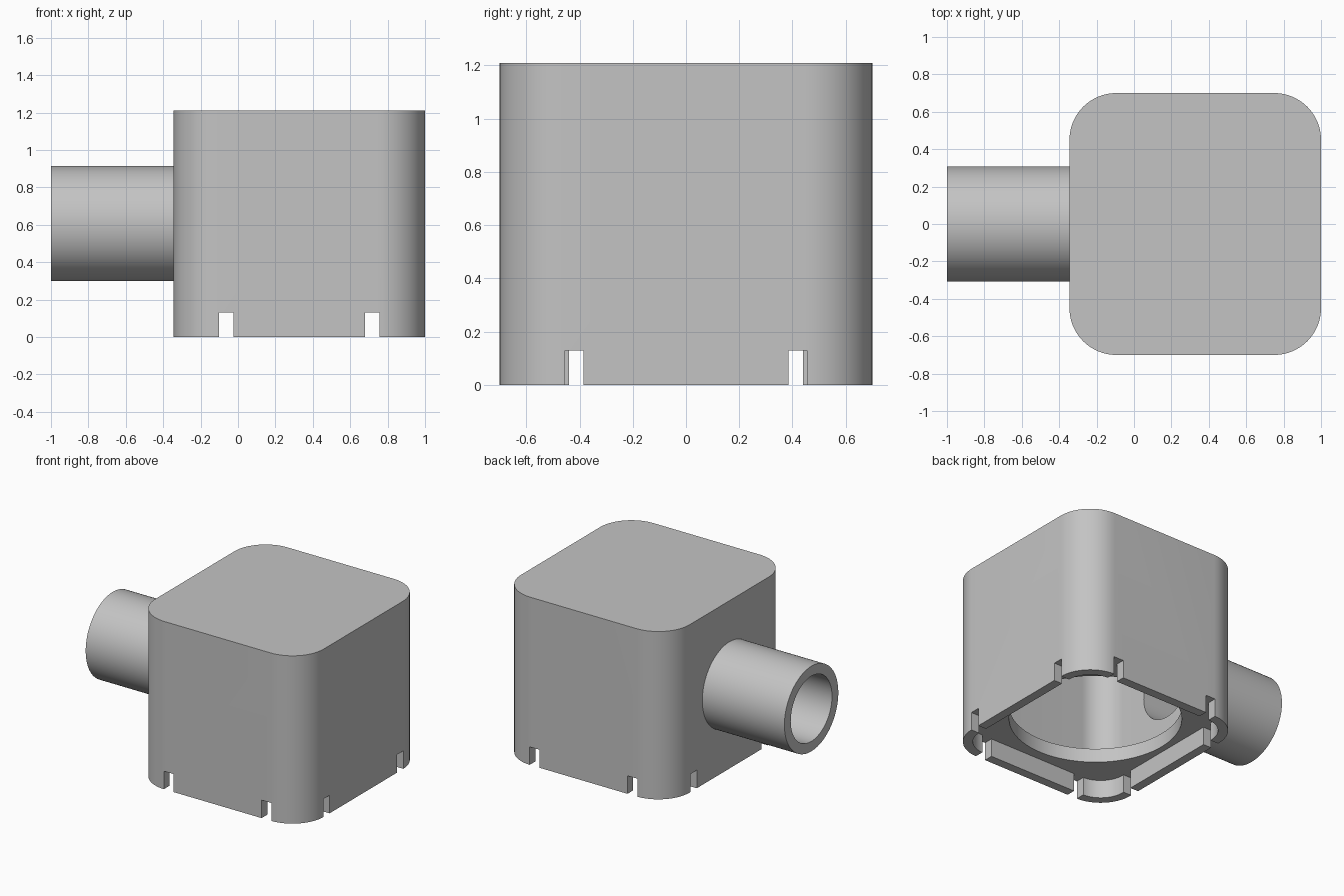
import bpy, bmesh, math
from mathutils import Matrix, Vector

cube = bpy.data.objects.get("Cube")
if cube:
    bpy.data.objects.remove(cube, do_unlink=True)

# Main dimensions
MID_X, HALF_X, HALF_Y, HEIGHT = 0.3275, 0.6725, 0.70, 1.21
CORNER, WALL = 0.25, 0.065
RECESS, LEDGE_TOP = 0.13, 0.23
PIPE_Z, PIPE_R, BORE_R = 0.607, 0.307, 0.235

grey = bpy.data.materials.new("plain grey")
grey.use_nodes = True
colour = (0.55, 0.55, 0.55, 1)
grey.diffuse_color = colour
grey.node_tree.nodes["Principled BSDF"].inputs["Base Color"].default_value = colour


def finish(name, bm):
    mesh = bpy.data.meshes.new(name)
    bm.to_mesh(mesh)
    bm.free()
    mesh.materials.append(grey)
    obj = bpy.data.objects.new(name, mesh)
    bpy.context.collection.objects.link(obj)
    return obj


def box(name, low, high, radius=0):
    """Box between two corners, with optional rounded upright edges."""
    low, high = Vector(low), Vector(high)
    bm = bmesh.new()
    bmesh.ops.create_cube(bm, size=1)
    bmesh.ops.scale(bm, vec=high - low, verts=bm.verts)
    bmesh.ops.translate(bm, vec=(low + high) / 2, verts=bm.verts)
    if radius:
        upright = [e for e in bm.edges
                   if abs(e.verts[0].co.z - e.verts[1].co.z) > 0.01]
        bmesh.ops.bevel(bm, geom=upright, offset=radius, segments=16,
                        profile=0.5, affect='EDGES')
    return finish(name, bm)


def rounded_block(name, inset, z0, z1):
    hx, hy = HALF_X - inset, HALF_Y - inset
    return box(name, (MID_X - hx, -hy, z0), (MID_X + hx, hy, z1), CORNER - inset)


def cylinder(name, radius, length, matrix):
    bm = bmesh.new()
    bmesh.ops.create_cone(bm, cap_ends=True, segments=80, radius1=radius,
                          radius2=radius, depth=length, matrix=matrix)
    return finish(name, bm)


def along_x(x0, x1):
    return (Matrix.Translation(((x0 + x1) / 2, 0, PIPE_Z))
            @ Matrix.Rotation(math.pi / 2, 4, 'Y'))


def combine(target, tool, operation):
    """Apply a boolean and remove the tool."""
    bpy.context.view_layer.objects.active = target
    mod = target.modifiers.new("combine", 'BOOLEAN')
    mod.object, mod.operation, mod.solver = tool, operation, 'EXACT'
    bpy.ops.object.modifier_apply(modifier=mod.name)
    bpy.data.objects.remove(tool, do_unlink=True)


# Housing with side pipe
housing = rounded_block("housing", 0, 0, HEIGHT)
left_face = MID_X - HALF_X
pipe = cylinder("side_pipe", PIPE_R, 0.8, along_x(-1, -0.2))
combine(housing, pipe, 'UNION')

# Hollow inside, bottom recess, round opening and pipe bore
cutters = [
    rounded_block("cavity", WALL, LEDGE_TOP, HEIGHT - WALL),
    rounded_block("recess", WALL, -0.1, RECESS),
    cylinder("opening", 0.5625, 0.3, Matrix.Translation((MID_X, 0, 0.2))),
    cylinder("bore", BORE_R, 1.2, along_x(-1.2, 0)),
]

# Notches in the bottom rim
for side in (-1, 1):
    x = MID_X + side * 0.39
    cutters.append(box("notch", (x - 0.039, -0.8, -0.1), (x + 0.039, 0.8, RECESS)))
    for x0, x1, y in ((left_face - 0.1, left_face + 0.12, 0.405),
                      (0.88, 1.1, 0.42)):
        y *= side
        cutters.append(box("notch", (x0, y - 0.035, -0.1), (x1, y + 0.035, RECESS)))

for cutter in cutters:
    combine(housing, cutter, 'DIFFERENCE')

# Smooth rounded parts, keep edges sharp
bpy.ops.object.select_all(action='DESELECT')
housing.select_set(True)
bpy.context.view_layer.objects.active = housing
bpy.ops.object.shade_smooth_by_angle(angle=math.radians(30))
